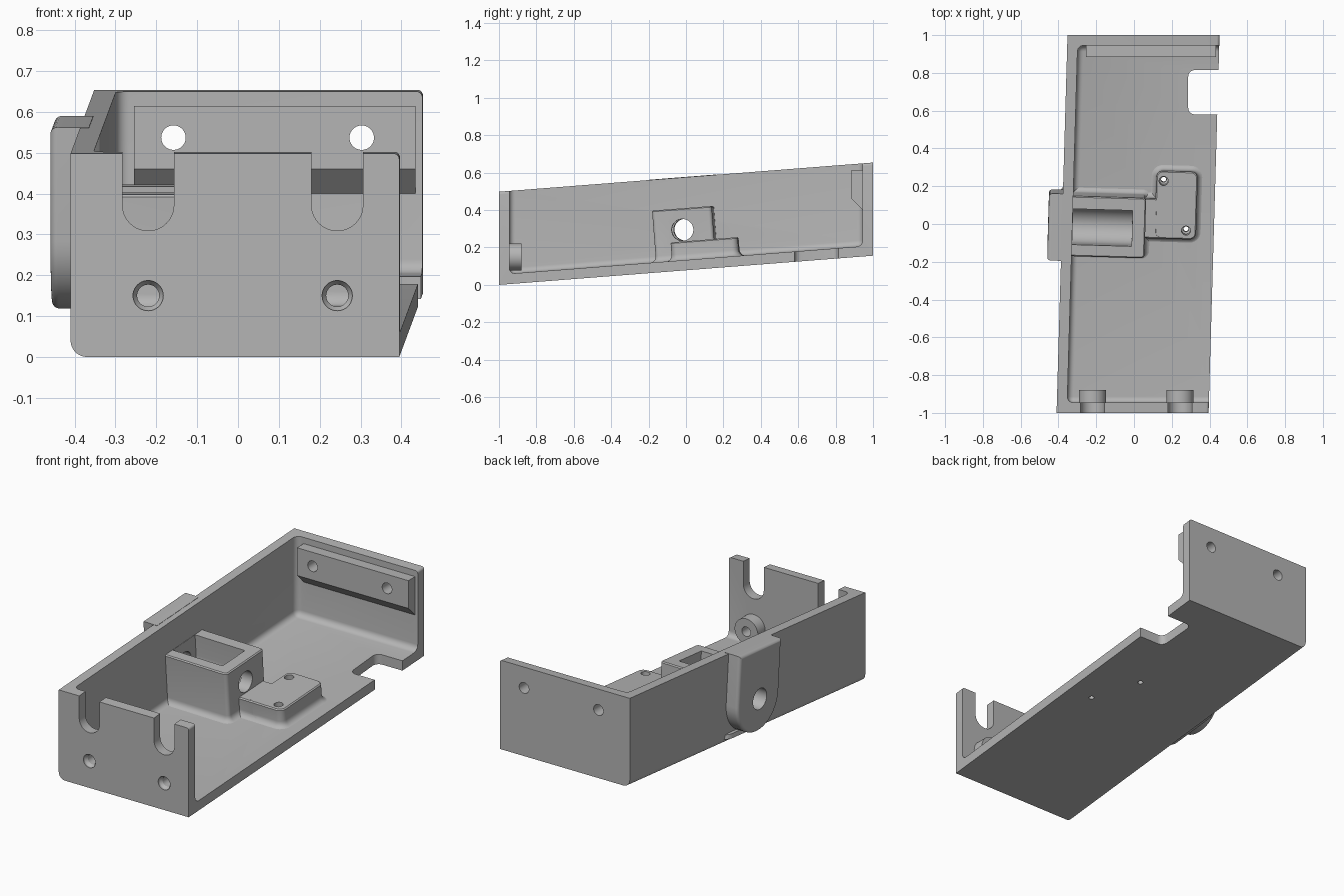
import bpy, bmesh, math
from mathutils import Matrix

if "Cube" in bpy.data.objects:
    bpy.data.objects.remove(bpy.data.objects["Cube"])

SX, SZ = 0.029, 0.078                      # sideways drift and rise of the tray along y
SHEAR = Matrix(((1, SX, 0, 0), (0, 1, 0, 0), (0, SZ, 1, SZ), (0, 0, 0, 1)))
TILT = (Matrix.Translation((0, 0, SZ)) @ Matrix.Rotation(math.atan(SZ), 4, 'X')
        @ Matrix.Rotation(-math.atan(SX), 4, 'Z'))
WORLD = Matrix.Identity(4)

grey = bpy.data.materials.new("grey_metal")
grey.diffuse_color = (0.46, 0.46, 0.46, 1)
grey.use_nodes = True
grey.node_tree.nodes["Principled BSDF"].inputs["Base Color"].default_value = grey.diffuse_color


def finish(name, bm, matrix):
    bm.transform(matrix)
    bmesh.ops.recalc_face_normals(bm, faces=bm.faces)
    me = bpy.data.meshes.new(name)
    bm.to_mesh(me)
    bm.free()
    me.materials.append(grey)
    ob = bpy.data.objects.new(name, me)
    bpy.context.collection.objects.link(ob)
    return ob


def loft(name, rings, axis, matrix=WORLD, bevel=None):
    """Skin a list of (outline, position along axis); bevel = (edge test, width)."""
    bm = bmesh.new()
    place = {'x': lambda u, v, a: (a, u, v), 'y': lambda u, v, a: (u, a, v),
             'z': lambda u, v, a: (u, v, a)}[axis]
    loops = [[bm.verts.new(place(u, v, a)) for u, v in pts] for pts, a in rings]
    n = len(loops[0])
    for lo, hi in zip(loops, loops[1:]):
        for i in range(n):
            bm.faces.new((lo[i], lo[(i + 1) % n], hi[(i + 1) % n], hi[i]))
    bm.faces.new(loops[0])
    bm.faces.new(loops[-1])
    bmesh.ops.recalc_face_normals(bm, faces=bm.faces)
    if bevel:
        test, width = bevel
        edges = [e for e in bm.edges if test(e.verts[0].co, e.verts[1].co)]
        bmesh.ops.bevel(bm, geom=edges, offset=width, segments=6, profile=0.5,
                        affect='EDGES')
    return finish(name, bm, matrix)


def prism(name, pts, a, b, axis, matrix=WORLD, bevel=None):
    return loft(name, [(pts, a), (pts, b)], axis, matrix, bevel)


def rect(x0, x1, y0, y1, r=0.0):
    if r <= 0:
        return [(x0, y0), (x1, y0), (x1, y1), (x0, y1)]
    pts = []
    for k, (cx, cy) in enumerate(((x1 - r, y1 - r), (x0 + r, y1 - r),
                                  (x0 + r, y0 + r), (x1 - r, y0 + r))):
        for i in range(7):
            t = (k + i / 6) * math.pi / 2
            pts.append((cx + r * math.cos(t), cy + r * math.sin(t)))
    return pts


def circle(cx, cy, r, n=40):
    return [(cx + r * math.cos(2 * math.pi * i / n), cy + r * math.sin(2 * math.pi * i / n))
            for i in range(n)]


def u_shape(cx, cy, r, top):
    arc = [(cx + r * math.cos(math.pi * (1 + i / 20)), cy + r * math.sin(math.pi * (1 + i / 20)))
           for i in range(21)]
    return [(cx - r, top)] + arc + [(cx + r, top)]


def flared(name, x0, x1, y0, y1, r, top):
    """Rounded block whose foot flares into the floor."""
    rings = [(rect(x0, x1, y0, y1, r), 0.03)]
    rings = [(rect(x0 - .04, x1 + .04, y0 - .04, y1 + .04, r + .04), 0.03)]
    for i in range(6):
        t = i / 5 * math.pi / 2
        g = 0.035 * (1 - math.sin(t))
        rings.append((rect(x0 - g, x1 + g, y0 - g, y1 + g, r + g), 0.053 + 0.035 * (1 - math.cos(t))))
    rings.append((rect(x0, x1, y0, y1, r), top - 0.006))
    rings.append((rect(x0 + .006, x1 - .006, y0 + .006, y1 - .006, r - .006), top))
    return loft(name, rings, 'z', TILT)


def boolean(ob, tools, op='DIFFERENCE'):
    bpy.context.view_layer.objects.active = ob
    for t in tools:
        m = ob.modifiers.new("cut", 'BOOLEAN')
        m.operation, m.object, m.solver = op, t, 'EXACT'
        bpy.ops.object.modifier_apply(modifier=m.name)


# Tray shell: outer box minus a filleted cavity that is open on the right and on top
def outer_edge(a, b):
    along_y = abs(a.y - b.y) > 1
    return along_y and a.x > 0 and a.z > 0.2


outline = [(0.424, 0), (0.424, 0.498), (-0.381, 0.498)] + [
    (-0.341 - 0.04 * math.cos(i / 8 * math.pi / 2), 0.04 - 0.04 * math.sin(i / 8 * math.pi / 2))
    for i in range(9)]
tray = prism("tray", outline, -1, 1, 'y', SHEAR, (outer_edge, 0.014))
cavity = prism("cavity_cutter", rect(-0.326, 0.9, -0.945, 0.945), 0.055, 0.9, 'z', SHEAR,
               (lambda a, b: not (a.z > 0.8 and b.z > 0.8) and not (a.x > 0.8 and b.x > 0.8), 0.032))

# Cutters
notch = prism("notch_cutter", rect(0.287, 0.9, 0.58, 0.815, 0.035), -0.2, 0.4, 'z')
FX, BX = (-0.22, 0.243), (-0.158, 0.303)
slots = [prism("slot_cutter", u_shape(x, 0.372, 0.063, 0.9), -1.1, -0.9, 'y') for x in FX]
front_holes = [loft("front_hole_cutter", [(circle(x, 0.15, 0.037), -1.1), (circle(x, 0.15, 0.037), -0.99),
                                          (circle(x, 0.15, 0.027), -0.975), (circle(x, 0.15, 0.027), -0.8)],
                    'y') for x in FX]
back_holes = [prism("back_hole_cutter", circle(x, 0.537, 0.03), 0.8, 1.1, 'y') for x in BX]
pivot = prism("pivot_cutter", circle(0.0, 0.217, 0.058), -0.6, 0.2, 'x', TILT)
pocket = prism("pocket_cutter", u_shape(0.002, 0.215, 0.095, 0.6), -0.325, -0.01, 'x', TILT)
pad_holes = [loft("pad_hole_cutter", [(circle(x, y, 0.014), -0.1), (circle(x, y, 0.014), 0.06),
                                      (circle(x, y, 0.024), 0.07), (circle(x, y, 0.024), 0.4)],
                  'z', TILT) for x, y in ((0.15, 0.245), (0.276, -0.015))]
boolean(tray, [cavity, notch] + slots + front_holes + back_holes + [pivot] + pad_holes)

# Pivot block with a round-bottomed pocket
block = flared("pivot_block", -0.36, 0.06, -0.155, 0.165, 0.02, 0.332)
boolean(block, [pocket, pivot])

# Mounting pad beside the block
pad = flared("mounting_pad", 0.11, 0.33, -0.062, 0.298, 0.035, 0.155)
pad_neck = flared("pad_neck", 0.03, 0.2, -0.062, 0.15, 0.02, 0.1545)
boolean(pad, [pad_neck], 'UNION')
boolean(pad, [pivot] + pad_holes)

# Rounded ear on the outside of the left wall
ear = prism("pivot_ear", u_shape(0.01, 0.217, 0.178, 0.498), -0.455, -0.36, 'x', TILT,
            (lambda a, b: a.x < -0.45 and b.x < -0.45, 0.018))
boolean(ear, [pivot])

# Screw bosses inside the front wall
bosses = [prism("screw_boss", circle(x, 0.15, 0.072), -0.96, -0.88, 'y') for x in FX]
for ob, hole in zip(bosses, front_holes):
    boolean(ob, [hole])

# Mounting rail inside the back wall, slanted underneath
rail = prism("mounting_rail", [(0.96, 0.615), (0.885, 0.615), (0.885, 0.46), (0.945, 0.40), (0.96, 0.40)],
             -0.255, 0.435, 'x')
boolean(rail, back_holes)

# Remove the cutters and shade
for ob in [cavity, notch, pivot, pocket, pad_neck] + slots + front_holes + back_holes + pad_holes:
    bpy.data.objects.remove(ob)
for ob in bpy.context.collection.objects:
    bpy.ops.object.select_all(action='DESELECT')
    ob.select_set(True)
    bpy.context.view_layer.objects.active = ob
    bpy.ops.object.shade_smooth_by_angle(angle=math.radians(30))
